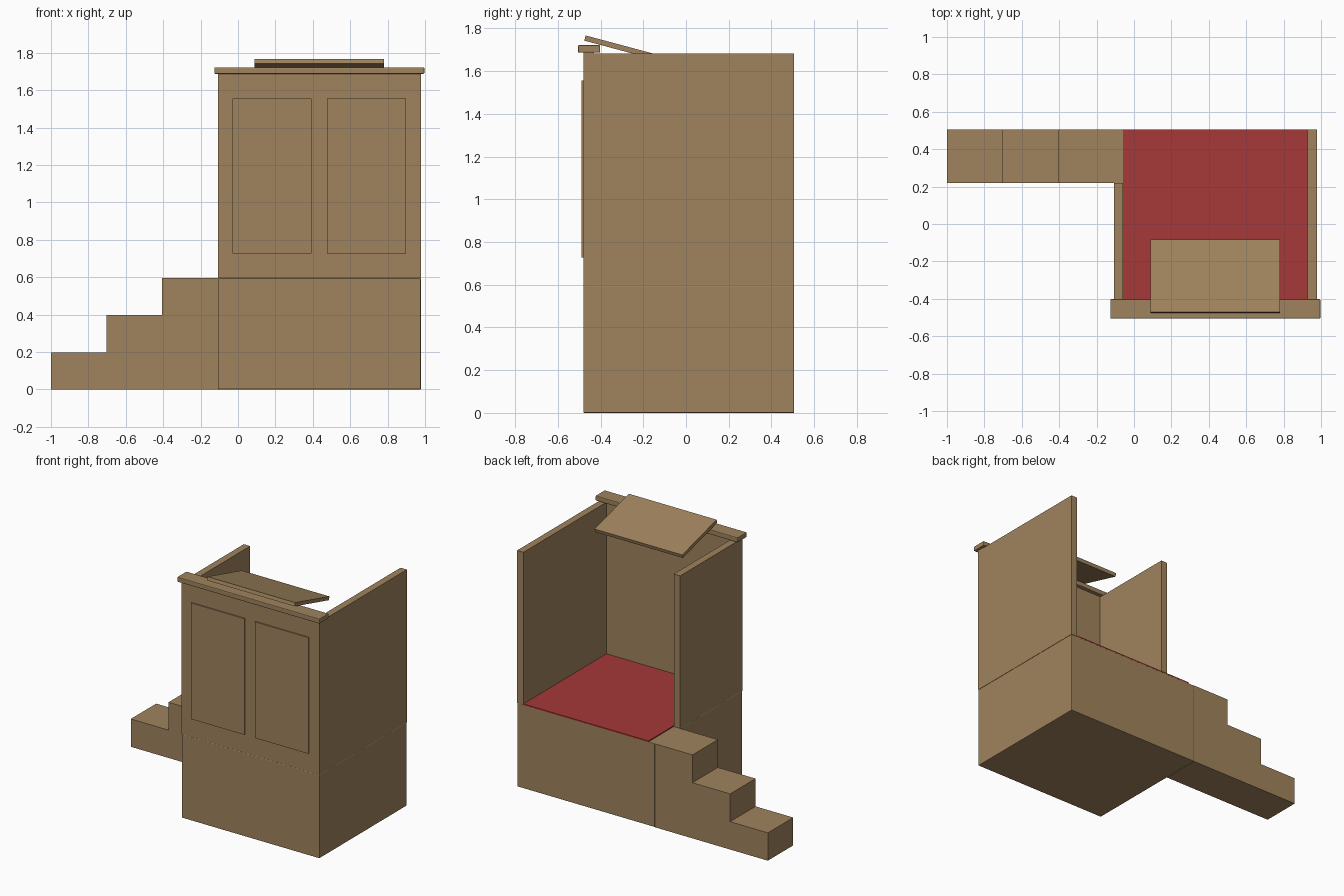
import bpy
import bmesh
from math import radians

if "Cube" in bpy.data.objects:
    bpy.data.objects.remove(bpy.data.objects["Cube"])


def make_material(name, rgb):
    mat = bpy.data.materials.new(name)
    mat.use_nodes = True
    colour = (*rgb, 1.0)
    mat.diffuse_color = colour
    mat.node_tree.nodes["Principled BSDF"].inputs["Base Color"].default_value = colour
    return mat


wood = make_material("brown wood", (0.35, 0.23, 0.11))
red = make_material("red carpet", (0.38, 0.04, 0.04))


def finish(name, bm, mat):
    mesh = bpy.data.meshes.new(name)
    bm.to_mesh(mesh)
    bm.free()
    mesh.materials.append(mat)
    obj = bpy.data.objects.new(name, mesh)
    bpy.context.collection.objects.link(obj)
    return obj


def box(name, x, y, z, mat=wood, bevel=0):
    """Box spanning the given (low, high) ranges."""
    bm = bmesh.new()
    bmesh.ops.create_cube(bm, size=1)
    spans = (x, y, z)
    bmesh.ops.scale(bm, vec=[hi - lo for lo, hi in spans], verts=bm.verts)
    obj = finish(name, bm, mat)
    obj.location = [(lo + hi) / 2 for lo, hi in spans]
    if bevel:
        mod = obj.modifiers.new("soft edges", "BEVEL")
        mod.width = bevel
        mod.segments = 2
    return obj


LEFT, RIGHT = 0.978, -0.108
FRONT, BACK = -0.48, 0.506
FLOOR, TOP = 0.595, 1.683
WALL = 0.05
DOOR = 0.22

# Platform and carpet
box("base", (RIGHT, LEFT), (FRONT, BACK), (0, FLOOR), bevel=0.004)
box("carpet", (RIGHT + WALL, LEFT - WALL), (FRONT + WALL, BACK),
    (FLOOR - 0.003, FLOOR + 0.007), red)

# Walls, with the doorway behind the right one
box("front_wall", (RIGHT, LEFT), (FRONT, FRONT + WALL), (FLOOR, TOP + 0.005))
box("left_wall", (LEFT - WALL, LEFT), (FRONT + WALL, BACK), (FLOOR, TOP))
box("right_wall", (RIGHT, RIGHT + WALL), (FRONT + WALL, DOOR), (FLOOR, TOP))

# Raised front panels
for name, start in (("right_panel", -0.03), ("left_panel", 0.475)):
    box(name, (start, start + 0.423), (FRONT - 0.009, FRONT), (0.728, 1.556))

# Top rail and sloping book board
box("top_rail", (-0.126, 0.996), (-0.506, -0.402), (1.687, 1.722), bevel=0.005)
board = box("book_board", (0.088, 0.78), (-0.48, -0.08), (1.691, 1.716))
board.rotation_euler.x = radians(-15)

# Staircase: one stepped profile extruded across its width
profile = [(-1, 0)]
rise, run = FLOOR / 3, (RIGHT + 1) / 3
for i in range(3):
    profile += [(-1 + i * run, (i + 1) * rise), (-1 + (i + 1) * run, (i + 1) * rise)]
profile.append((RIGHT, 0))
bm = bmesh.new()
side = bm.faces.new([bm.verts.new((x, DOOR, z)) for x, z in profile])
extruded = bmesh.ops.extrude_face_region(bm, geom=[side])["geom"]
bmesh.ops.translate(bm, vec=(0, BACK - DOOR, 0),
                    verts=[v for v in extruded if isinstance(v, bmesh.types.BMVert)])
bmesh.ops.recalc_face_normals(bm, faces=bm.faces)
finish("steps", bm, wood)
